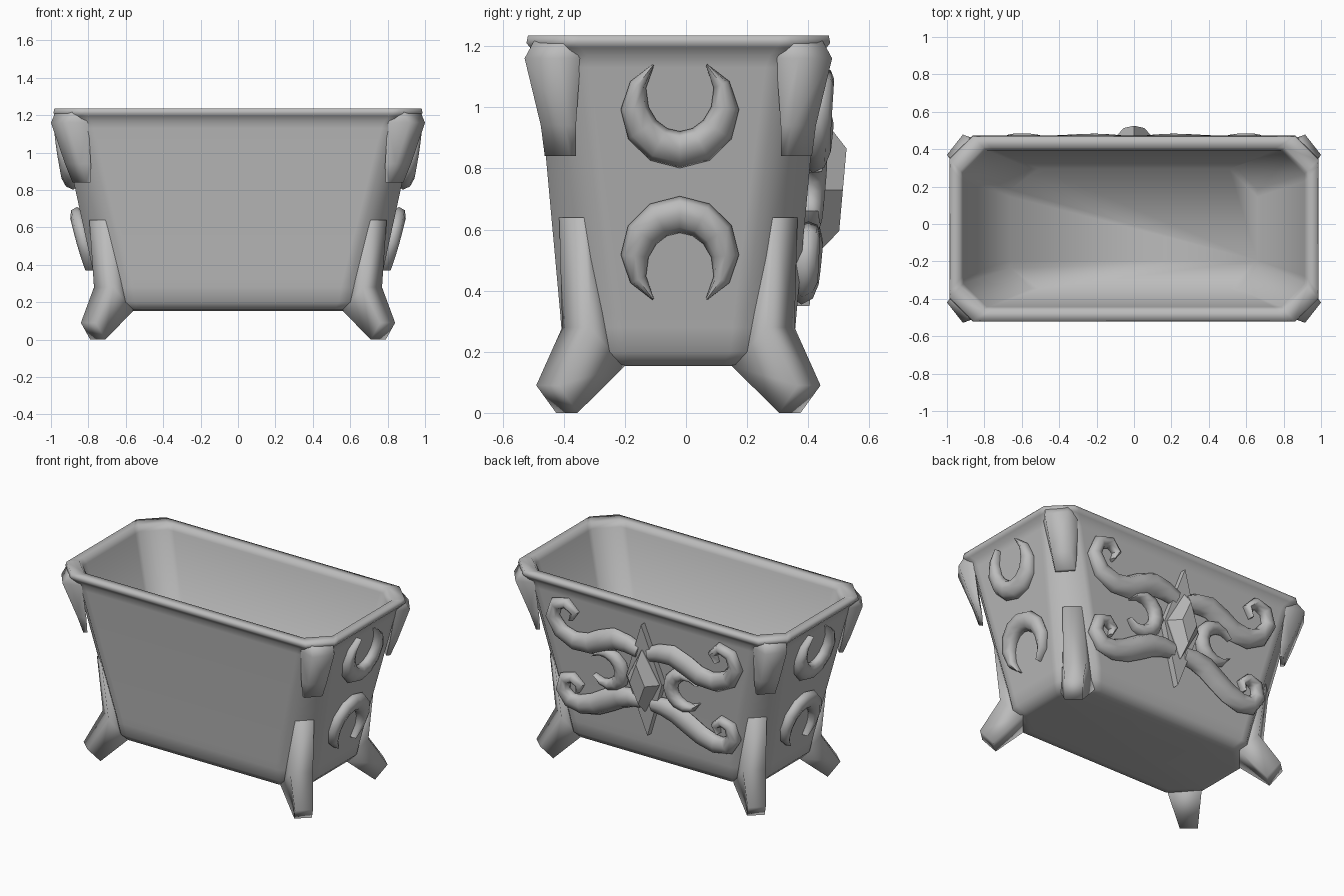
import bpy, bmesh, math

cube = bpy.data.objects.get("Cube")
if cube:
    bpy.data.objects.remove(cube, do_unlink=True)

stone = bpy.data.materials.new("grey_stone")
stone.use_nodes = True
stone.diffuse_color = (0.5, 0.5, 0.5, 1)
stone.node_tree.nodes["Principled BSDF"].inputs["Base Color"].default_value = (0.5, 0.5, 0.5, 1)

CY = -0.025  # depth centre of the tub


def loft(name, rings, smooth=60):
    """Skin a list of equal-sized closed rings and cap both ends."""
    bm = bmesh.new()
    rows = [[bm.verts.new(p) for p in ring] for ring in rings]
    n = len(rows[0])
    for a, b in zip(rows, rows[1:]):
        for i in range(n):
            j = (i + 1) % n
            bm.faces.new((a[i], a[j], b[j], b[i]))
    bm.faces.new(rows[0])
    bm.faces.new(rows[-1])
    bmesh.ops.recalc_face_normals(bm, faces=bm.faces)
    me = bpy.data.meshes.new(name)
    bm.to_mesh(me)
    bm.free()
    me.materials.append(stone)
    if smooth:
        me.shade_smooth()
        me.set_sharp_from_angle(angle=math.radians(smooth))
    ob = bpy.data.objects.new(name, me)
    bpy.context.collection.objects.link(ob)
    return ob


def octagon(hx, hy, z, c=0.125, e=0.04):
    """Chamfered rectangle with support points beside each corner."""
    quarter = [(hx, hy - c - e), (hx, hy - c), (hx - c, hy), (hx - c - e, hy)]
    half = quarter + [(-x, y) for x, y in reversed(quarter)]
    return [(x, y + CY, z) for x, y in half + [(-x, -y) for x, y in half]]


# Hollow tub with rolled rim: outside from the base up, then inside down
loft("tub", [octagon(*p) for p in (
    (0.66, 0.29, 0.153), (0.70, 0.335, 0.158, 0.15), (0.74, 0.37, 0.20, 0.16),
    (0.756, 0.383, 0.28, 0.165), (0.767, 0.387, 0.33, 0.165), (0.941, 0.46, 1.13, 0.135),
    (0.95, 0.465, 1.17), (0.975, 0.485, 1.195), (0.987, 0.497, 1.21), (0.982, 0.492, 1.235),
    (0.93, 0.435, 1.235), (0.912, 0.418, 1.20), (0.66, 0.32, 0.205, 0.11))], 88)


# Corner parts, given for one corner and mirrored to all four
def corners(name, sections, smooth):
    for sx, side in ((1, "left"), (-1, "right")):
        for sy, end in ((-1, "front"), (1, "back")):
            loft(f"{name}_{end}_{side}",
                 [[(sx * x, sy * y + CY, z) for x, y, z in s] for s in sections], smooth)


corners("leg", [
    [(0.795, 0.315, 0.64), (0.71, 0.39, 0.64), (0.69, 0.36, 0.64), (0.76, 0.285, 0.64)],
    [(0.77, 0.29, 0.28), (0.665, 0.38, 0.28), (0.56, 0.33, 0.153), (0.69, 0.175, 0.153)],
    [(0.84, 0.39, 0.09), (0.76, 0.465, 0.09), (0.71, 0.40, 0), (0.79, 0.33, 0)]], 100)

corners("rim_bracket", [
    [(x, y, z) for x, y in outline] for z, outline in (
        (0.84, ((0.885, 0.355), (0.81, 0.437), (0.788, 0.425), (0.868, 0.335))),
        (0.94, ((0.925, 0.37), (0.845, 0.45), (0.787, 0.437), (0.895, 0.335))),
        (1.16, ((1.0, 0.395), (0.915, 0.503), (0.80, 0.463), (0.946, 0.32))),
        (1.225, ((0.972, 0.37), (0.88, 0.468), (0.82, 0.463), (0.945, 0.33))))], 80)


# Sloping wall surfaces: across, height, distance off the wall
def back_wall(u, v, off):
    return (u, CY + 0.385 + (v - 0.3) * 0.089 + off, v)


def end_wall(sx):
    return lambda u, v, off: (sx * (0.76 + (v - 0.3) * 0.218 + off), u, v)


def tube(name, path, radii, wall, lift=0.012, sides=8):
    """Tapered half-round bar following a flat path, its back sunk in the wall."""
    rings = []
    last = len(path) - 1
    for i, ((u, v), r) in enumerate(zip(path, radii)):
        (u0, v0), (u1, v1) = path[max(i - 1, 0)], path[min(i + 1, last)]
        length = math.hypot(u1 - u0, v1 - v0)
        nu, nv = (v0 - v1) / length, (u1 - u0) / length
        depth = 0.028 + 0.35 * r
        ring = []
        for k in range(sides):
            a = math.tau * k / sides
            w = r * math.cos(a)
            off = lift + depth * math.sin(a) if k <= sides // 2 else -0.015
            ring.append(wall(u + nu * w, v + nv * w, off))
        rings.append(ring)
    return loft(name, rings)


def crescent(name, u, v, size, thick, facing, wall, steps=10):
    """Horned C shape whose bulge points along the facing angle."""
    path, radii = [], []
    for i in range(steps + 1):
        t = 2 * i / steps - 1
        a = math.radians(facing + 148 * t)
        d = size * (1 + 0.18 * t * t)
        path.append((u + d * math.cos(a), v + d * math.sin(a)))
        radii.append(max(thick * (1 - abs(t) ** 2.8), 0.003))
    tube(name, path, radii, wall)


# Crescents on both ends
for sx, side in ((1, "left"), (-1, "right")):
    crescent(f"upper_crescent_{side}", -0.02, 1.0, 0.139, 0.06, -90, end_wall(sx))
    crescent(f"lower_crescent_{side}", -0.02, 0.51, 0.139, 0.06, 90, end_wall(sx))

# Scrollwork on the back
upper = [(0.04, 0.91), (0.12, 0.935), (0.21, 0.945), (0.31, 0.905), (0.40, 0.86), (0.51, 0.85),
         (0.615, 0.895), (0.67, 0.985), (0.64, 1.07), (0.56, 1.095), (0.505, 1.045), (0.535, 0.99)]
lower = [(0.04, 0.57), (0.12, 0.57), (0.21, 0.55), (0.30, 0.50), (0.39, 0.45), (0.49, 0.42),
         (0.575, 0.43), (0.625, 0.495), (0.605, 0.57), (0.545, 0.59), (0.495, 0.55), (0.515, 0.50)]
widths = [0.05, 0.065, 0.074, 0.074, 0.071, 0.066, 0.057, 0.049, 0.043, 0.037, 0.028, 0.01]
for sx, side in ((1, "left"), (-1, "right")):
    for label, path in (("upper", upper), ("lower", lower)):
        tube(f"{label}_scroll_{side}", [(sx * u, v) for u, v in path], widths, back_wall)
    crescent(f"small_crescent_{side}", sx * 0.28, 0.725, 0.102, 0.05,
             180 if sx > 0 else 0, back_wall)


# Diamond plate and raised gem in the middle of the back
def diamond(w, h, off, v=0.73):
    return [back_wall(u, z, off) for u, z in ((w, v), (0, v + h), (-w, v), (0, v - h))]


loft("diamond_plate", [diamond(0.13, 0.38, -0.015), diamond(0.13, 0.38, 0.04)], 0)
loft("diamond_gem", [diamond(0.115, 0.21, 0.02), diamond(0.115, 0.21, 0.05),
                     diamond(0.055, 0.135, 0.115)], 0)
